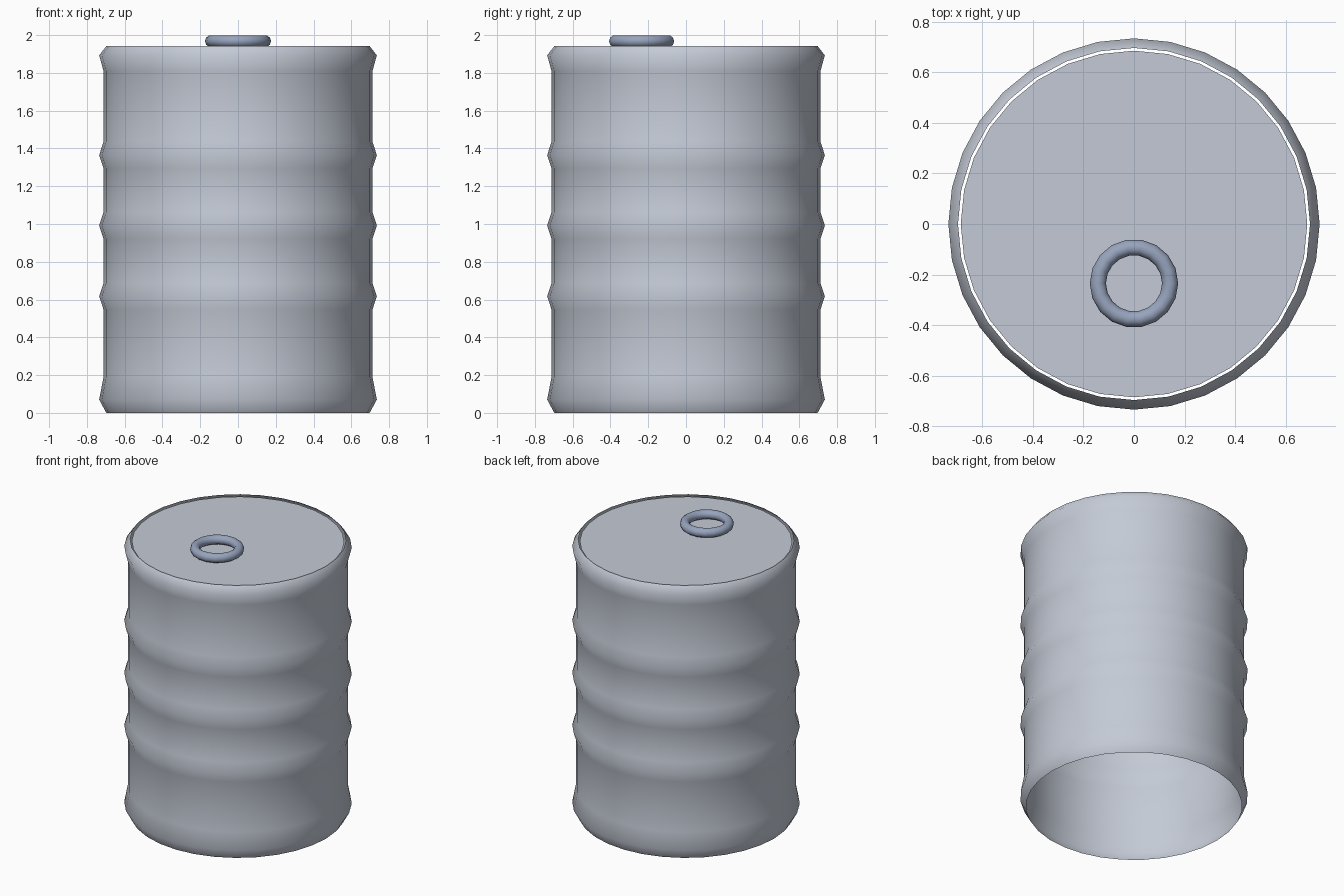
import bpy, bmesh, math

SIDES = 32
cube = bpy.data.objects.get("Cube")
if cube:
    bpy.data.objects.remove(cube, do_unlink=True)


def make_material(name, color):
    mat = bpy.data.materials.new(name)
    mat.use_nodes = True
    mat.diffuse_color = color
    mat.node_tree.nodes["Principled BSDF"].inputs["Base Color"].default_value = color
    return mat


def make_object(name, bm, mat):
    mesh = bpy.data.meshes.new(name)
    bm.to_mesh(mesh)
    bm.free()
    mesh.materials.append(mat)
    obj = bpy.data.objects.new(name, mesh)
    bpy.context.collection.objects.link(obj)
    return obj


steel = make_material("pale steel", (0.55, 0.59, 0.67, 1))
blue_steel = make_material("blue steel", (0.31, 0.37, 0.51, 1))

# Barrel wall profile: flared ends with three ribs between them
WALL, RIB, RIM, TOP = 0.712, 0.735, 0.697, 1.942
profile = [(RIM, 0), (RIB, 0.07), (WALL, 0.19)]
for z in (0.617, 0.992, 1.365):
    profile += [(WALL, z - 0.07), (RIB, z), (WALL, z + 0.07)]
profile += [(WALL, 1.81), (RIB, 1.893), (RIM, TOP)]

# Barrel wall: open shell spun from the profile
bm = bmesh.new()
verts = [bm.verts.new((0, -r, z)) for r, z in profile]
edges = [bm.edges.new(pair) for pair in zip(verts, verts[1:])]
bmesh.ops.spin(bm, geom=verts + edges, cent=(0, 0, 0), axis=(0, 0, 1),
               angle=math.tau, steps=SIDES, use_duplicate=False)
bmesh.ops.remove_doubles(bm, verts=bm.verts, dist=0.0005)
bmesh.ops.recalc_face_normals(bm, faces=bm.faces)
# Make the open shell face outwards
side = bm.faces[:][0]
if side.normal.dot(side.calc_center_median()) < 0:
    bmesh.ops.reverse_faces(bm, faces=bm.faces)
for face in bm.faces:
    face.smooth = True
make_object("barrel_wall", bm, steel)

# Lid: a flat disc just below the rim, with a narrow gap around it
bm = bmesh.new()
bmesh.ops.create_circle(bm, cap_ends=True, segments=SIDES, radius=0.686)
bmesh.ops.translate(bm, verts=bm.verts, vec=(0, 0, TOP - 0.012))
bmesh.ops.recalc_face_normals(bm, faces=bm.faces)
for face in bm.faces:
    if face.normal.z < 0:
        face.normal_flip()
make_object("lid", bm, steel)

# Ring around the filler opening
bpy.ops.mesh.primitive_torus_add(location=(0, -0.235, 1.968), major_radius=0.143,
                                 minor_radius=0.032, major_segments=18, minor_segments=10)
ring = bpy.context.object
ring.name = ring.data.name = "filler_ring"
ring.data.materials.append(blue_steel)
bpy.ops.object.shade_smooth()
